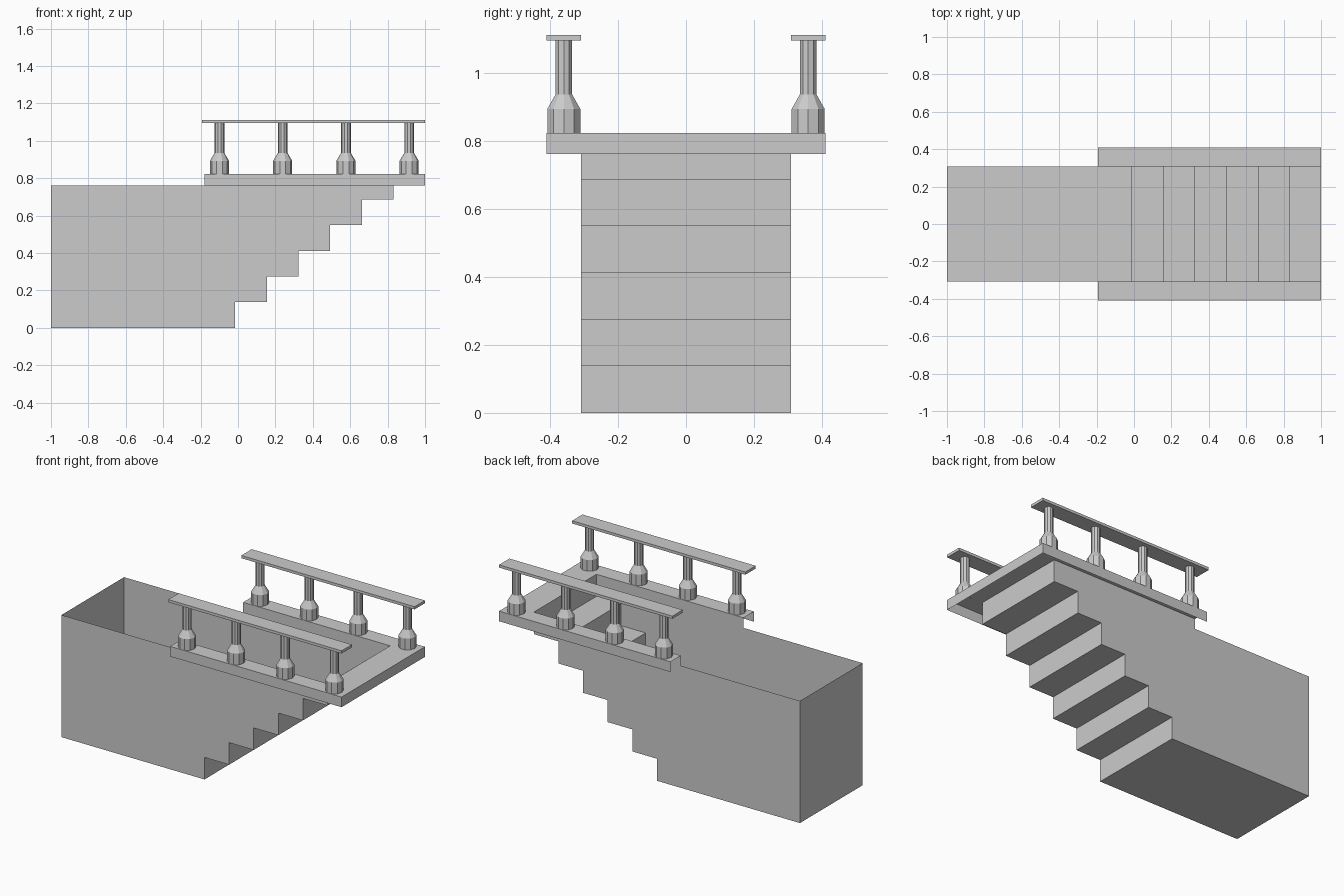
import bpy, bmesh, math

if "Cube" in bpy.data.objects:
    bpy.data.objects.remove(bpy.data.objects["Cube"])

WALL_Y, OUT_Y = 0.308, 0.41
WALL_Z, CURB_Z = 0.76, 0.823
END_X, LIP_X = -0.18, 0.832
STEPS, FOOT_X = 6, -0.015
RAIL_Z0, RAIL_Z1 = 1.094, 1.111


def finish(name, bm):
    bmesh.ops.recalc_face_normals(bm, faces=bm.faces)
    mesh = bpy.data.meshes.new(name)
    bm.to_mesh(mesh)
    bm.free()
    obj = bpy.data.objects.new(name, mesh)
    bpy.context.collection.objects.link(obj)
    return obj


# Open-topped stairwell: side profile swept across y, without a lid
profile = [(-1, WALL_Z), (-1, 0)]
run = (LIP_X - FOOT_X) / (STEPS - 1)
rise = CURB_Z / STEPS
for i in range(STEPS):
    x = FOOT_X + i * run
    profile += [(x, i * rise), (x, (i + 1) * rise)]
strip_count = len(profile) - 1
profile += [(END_X, CURB_Z), (END_X, WALL_Z)]
bm = bmesh.new()
near = [bm.verts.new((x, -WALL_Y, z)) for x, z in profile]
far = [bm.verts.new((x, WALL_Y, z)) for x, z in profile]
bm.faces.new(near)
bm.faces.new(far[::-1])
for i in range(strip_count):
    bm.faces.new((near[i], far[i], far[i + 1], near[i + 1]))
finish("stairwell_shell", bm)

# U-shaped curb: top plate with an outer skirt, open below
bm = bmesh.new()


def u_path(y, x_end, z):
    return [bm.verts.new((px, py, z)) for px, py in
            ((END_X, -y), (x_end, -y), (x_end, y), (END_X, y))]


inner = u_path(WALL_Y, LIP_X, CURB_Z)
outer = u_path(OUT_Y, 1, CURB_Z)
skirt = u_path(OUT_Y, 1, WALL_Z)
for i in range(3):
    bm.faces.new((inner[i], outer[i], outer[i + 1], inner[i + 1]))
    bm.faces.new((outer[i], skirt[i], skirt[i + 1], outer[i + 1]))
finish("curb", bm)


# Ten-sided baluster turned from a short profile
def baluster(name, x, y, sides=10):
    bm = bmesh.new()
    rings = []
    for r, z in ((0.051, CURB_Z - 0.001), (0.051, 0.893),
                 (0.026, 0.935), (0.026, RAIL_Z0)):
        rings.append([bm.verts.new((x + r * math.cos(math.tau * k / sides),
                                    y + r * math.sin(math.tau * k / sides), z))
                      for k in range(sides)])
    for a, b in zip(rings, rings[1:]):
        for k in range(sides):
            n = (k + 1) % sides
            bm.faces.new((a[k], a[n], b[n], b[k]))
    bm.faces.new(rings[0][::-1])
    bm.faces.new(rings[-1])
    finish(name, bm)


# Handrails and balusters on both sides
rail_x0 = -0.193
for side, s in (("front", -1), ("back", 1)):
    y = s * (WALL_Y + OUT_Y) / 2
    bm = bmesh.new()
    bmesh.ops.create_cube(bm, size=1)
    bmesh.ops.scale(bm, vec=(1 - rail_x0, OUT_Y - WALL_Y, RAIL_Z1 - RAIL_Z0), verts=bm.verts)
    bmesh.ops.translate(bm, vec=((1 + rail_x0) / 2, y, (RAIL_Z0 + RAIL_Z1) / 2), verts=bm.verts)
    finish(f"{side}_handrail", bm)
    for i in range(4):
        baluster(f"{side}_baluster_{i + 1}", -0.099 + i * 0.338, y)
